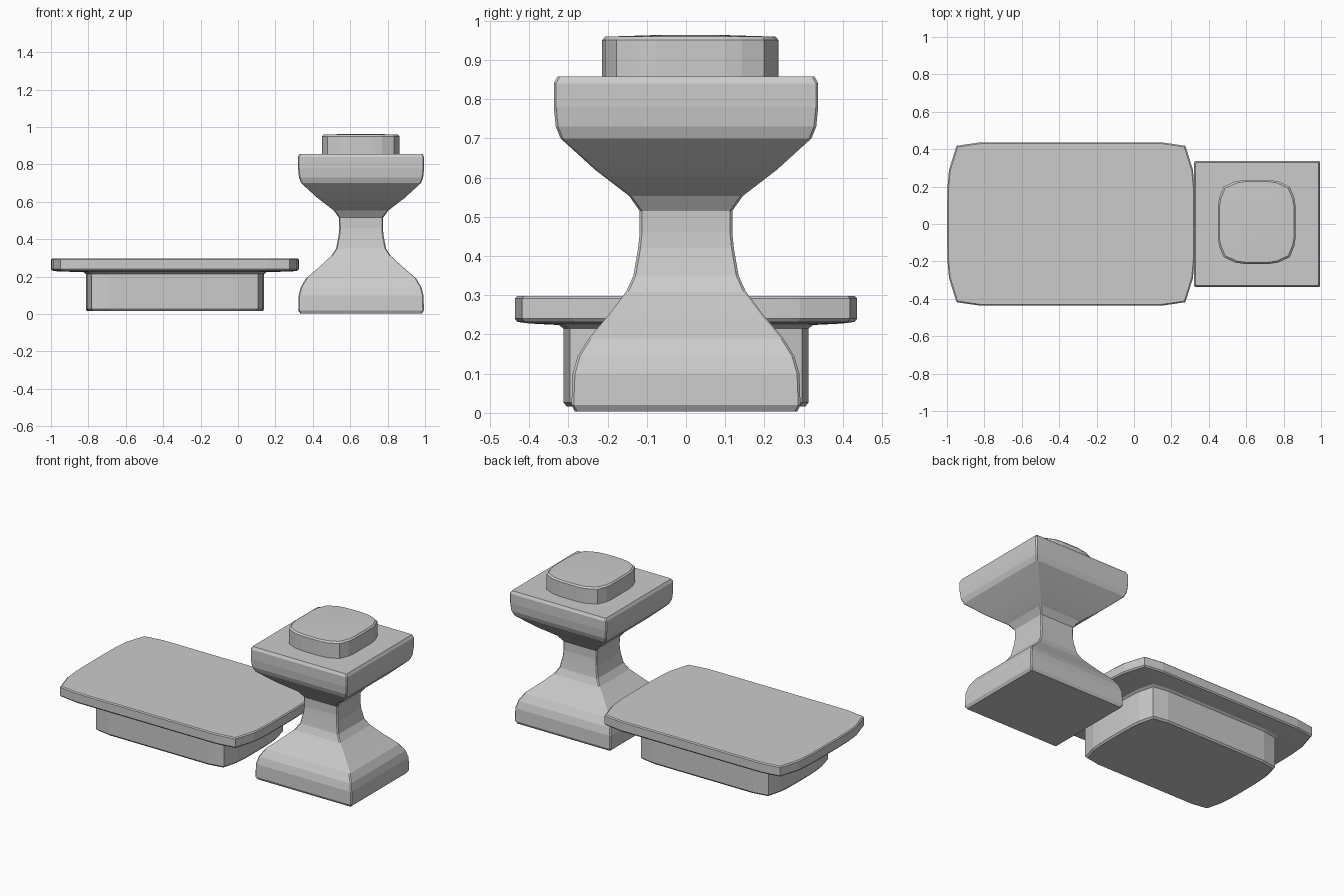
import bpy, bmesh
from math import radians

if "Cube" in bpy.data.objects:
    bpy.data.objects.remove(bpy.data.objects["Cube"])


def loft(name, cx, cy, sections):
    """Skin closed outlines (points, z) from bottom to top and cap both ends."""
    bm = bmesh.new()
    rings = [[bm.verts.new((cx + x, cy + y, z)) for x, y in pts] for pts, z in sections]
    n = len(rings[0])
    for a, b in zip(rings, rings[1:]):
        for i in range(n):
            j = (i + 1) % n
            bm.faces.new((a[i], a[j], b[j], b[i]))
    bm.faces.new(rings[0][::-1])
    bm.faces.new(rings[-1])
    bmesh.ops.recalc_face_normals(bm, faces=bm.faces)
    me = bpy.data.meshes.new(name)
    bm.to_mesh(me)
    bm.free()
    ob = bpy.data.objects.new(name, me)
    bpy.context.collection.objects.link(ob)
    return ob


def mirrored(quarter, sx=1.0, sy=1.0):
    """Four-way mirror of a quarter outline running from the +x side to the +y side."""
    q = [(x * sx, y * sy) for x, y in quarter]
    return (q + [(-x, y) for x, y in q[::-1]] +
            [(-x, -y) for x, y in q] + [(x, -y) for x, y in q[::-1]])


def inset(quarter, d):
    return mirrored([(x - d, y - d) for x, y in quarter])


def square(hx, hy):
    c = 0.006
    return mirrored([(hx, hy - c), (hx - c, hy)])


# Waisted pedestal: half width x, half depth y, height
profile = [
    (0.325, 0.283, 0.003), (0.336, 0.292, 0.02), (0.334, 0.289, 0.10),
    (0.322, 0.276, 0.145), (0.295, 0.248, 0.19), (0.225, 0.197, 0.25),
    (0.160, 0.152, 0.31), (0.134, 0.134, 0.35), (0.120, 0.122, 0.42),
    (0.117, 0.118, 0.46), (0.118, 0.118, 0.515), (0.145, 0.145, 0.553),
    (0.232, 0.232, 0.62), (0.320, 0.320, 0.70), (0.332, 0.332, 0.73),
    (0.337, 0.337, 0.78), (0.337, 0.337, 0.84), (0.328, 0.328, 0.857)]
loft("pedestal", 0.658, 0.0, [(square(x, y), z) for x, y, z in profile])

# Rounded pad on the pedestal
pad = [(0.207, 0.09), (0.200, 0.132), (0.177, 0.188), (0.115, 0.217), (0.06, 0.225)]
loft("pedestal_pad", 0.656, 0.011, [
    (mirrored(pad), 0.85), (mirrored(pad), 0.950), (inset(pad, 0.008), 0.959),
    (mirrored(pad, 0.4, 0.4), 0.963)])

# Low table: slab with bowed ends and a sloping underside
slab = [(0.662, 0.10), (0.660, 0.20), (0.652, 0.29), (0.612, 0.418), (0.49, 0.436)]
block = [(0.477, 0.08), (0.475, 0.14), (0.470, 0.20), (0.445, 0.296), (0.35, 0.312)]
loft("table_top", -0.337, 0.0, [
    (mirrored(block), 0.215), (inset(block, -0.012), 0.224), (inset(slab, 0.035), 0.228),
    (inset(slab, 0.006), 0.232), (mirrored(slab), 0.240),
    (mirrored(slab), 0.292), (inset(slab, 0.006), 0.298)])

# Table base block
loft("table_base", -0.337, 0.0, [
    (inset(block, 0.008), 0.016), (mirrored(block), 0.026), (mirrored(block), 0.22)])

# Facets stay flat, only the softest bends are blended
for ob in bpy.context.scene.objects:
    bpy.ops.object.select_all(action='DESELECT')
    ob.select_set(True)
    bpy.context.view_layer.objects.active = ob
    bpy.ops.object.shade_smooth_by_angle(angle=radians(5))
